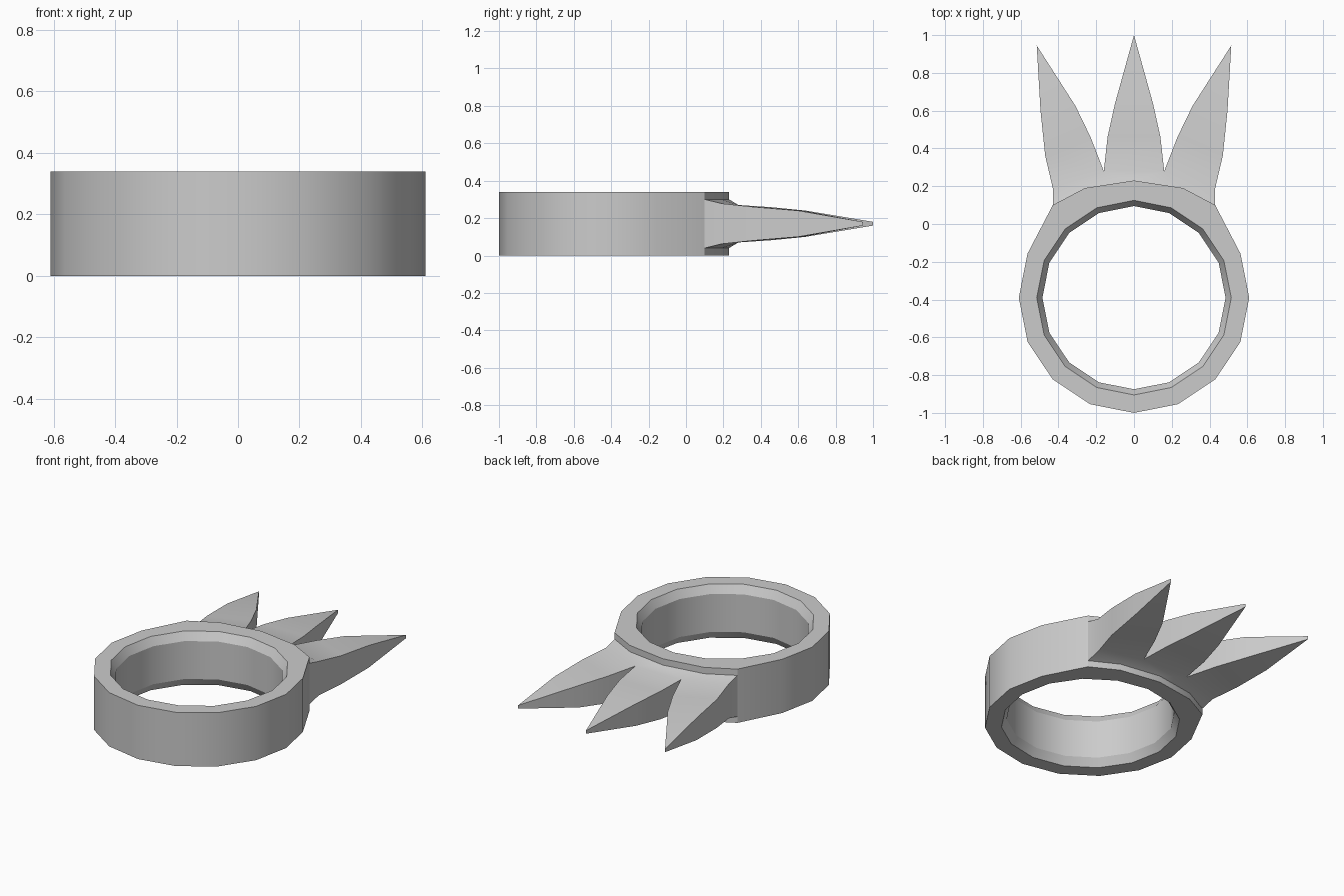
import bpy, bmesh
from math import sin, cos, radians, pi

if "Cube" in bpy.data.objects:
    bpy.data.objects.remove(bpy.data.objects["Cube"])

CY, MID = -0.39, 0.17      # ring centre in y, mid height


def finish(bm, name):
    bmesh.ops.remove_doubles(bm, verts=bm.verts, dist=0.0005)
    bmesh.ops.recalc_face_normals(bm, faces=bm.faces)
    me = bpy.data.meshes.new(name)
    bm.to_mesh(me)
    bm.free()
    ob = bpy.data.objects.new(name, me)
    bpy.context.collection.objects.link(ob)
    bpy.ops.object.select_all(action='DESELECT')
    ob.select_set(True)
    bpy.context.view_layer.objects.active = ob
    bpy.ops.object.shade_smooth_by_angle(angle=radians(30))
    return ob


# Sixteen-sided band, chamfered inside, with the back corners flattened outward
N = 16
profile = [(0.61, 0), (0.61, 0.34), (0.515, 0.34), (0.485, 0.29), (0.485, 0.05), (0.515, 0)]
back = {0: (0, 0.23), 1: (0.26, 0.19), 2: (0.43, 0.10)}
bm = bmesh.new()
rings = []
for i in range(N):
    a = 2 * pi * i / N
    col = []
    for r, z in profile:
        x, y = r * sin(a), CY + r * cos(a)
        k = min(i, N - i)
        if r > 0.6 and k in back:
            x = back[k][0] * (1 if i == k else -1)
            y = back[k][1]
        col.append(bm.verts.new((x, y, z)))
    rings.append(col)
for i in range(N):
    p, q = rings[i], rings[(i + 1) % N]
    for j in range(6):
        k = (j + 1) % 6
        bm.faces.new((p[j], p[k], q[k], q[j]))
finish(bm, "ring_band")

# Spiked crest: shared root blending into three tapering claws
bm = bmesh.new()


def both(points):
    """Top and bottom copies of one outline face; points are (x, y, half height)."""
    for s in (1, -1):
        bm.faces.new([bm.verts.new((x, y, MID + s * h)) for x, y, h in points])


def wall(a, b):
    bm.faces.new([bm.verts.new((p[0], p[1], MID + s * p[2]))
                  for p, s in ((a, 1), (b, 1), (b, -1), (a, -1))])


def flip(p):
    return (-p[0], p[1], p[2])


def claw(left, right, tip):
    for i in range(len(left) - 1):
        both([left[i], right[i], right[i + 1], left[i + 1]])
    both([left[-1], right[-1], tip])
    for chain in (left + [tip], right + [tip]):
        for a, b in zip(chain, chain[1:]):
            wall(a, b)


R0, R1, R2 = (0, 0.23, 0.13), (0.26, 0.19, 0.13), (0.43, 0.10, 0.13)
OUT, CROTCH = (0.43, 0.19, 0.108), (0.16, 0.28, 0.10)
outer = [OUT, (0.47, 0.36, 0.09), (0.495, 0.60, 0.07)]
inner = [CROTCH, (0.23, 0.46, 0.085), (0.31, 0.625, 0.07)]
middle = [CROTCH, (0.14, 0.46, 0.088), (0.10, 0.64, 0.07)]
tip = (0.515, 0.945, 0.01)

for f in (lambda p: p, flip):
    both([f(p) for p in (R1, R2, OUT, CROTCH)])
    both([f(p) for p in (R0, R1, CROTCH)])
    wall(f(R2), f(OUT))
    wall(f(R0), f(R1))
    wall(f(R1), f(R2))
    claw([f(p) for p in inner], [f(p) for p in outer], f(tip))
both([R0, CROTCH, flip(CROTCH)])
claw([flip(p) for p in middle], middle, (0, 1.0, 0.01))
finish(bm, "claw_crest")
